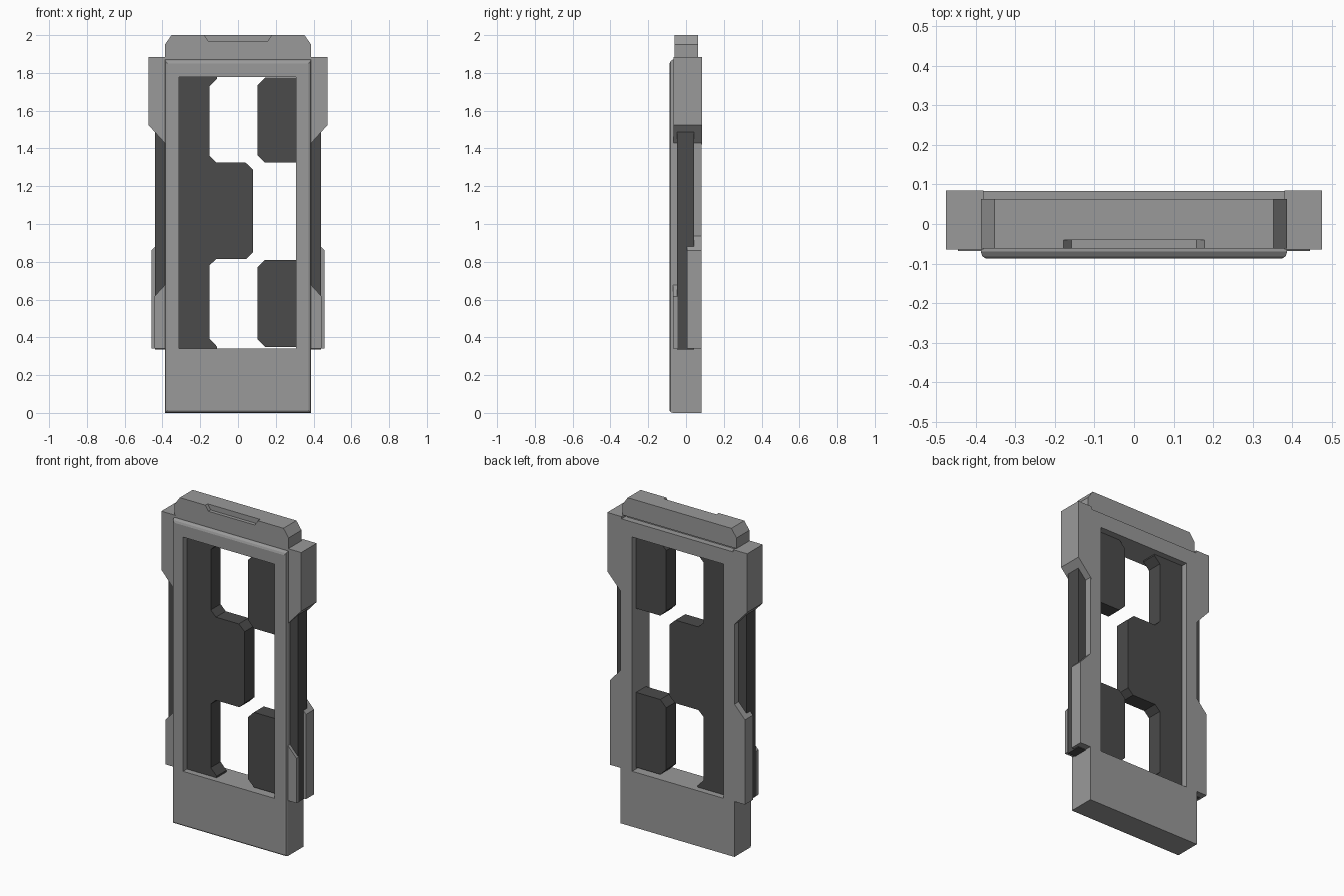
import bpy, bmesh

cube = bpy.data.objects.get("Cube")
if cube:
    bpy.data.objects.remove(cube, do_unlink=True)


def material(name, value):
    mat = bpy.data.materials.new(name)
    mat.use_nodes = True
    colour = (value, value, value, 1)
    mat.diffuse_color = colour
    bsdf = next(n for n in mat.node_tree.nodes if n.type == 'BSDF_PRINCIPLED')
    bsdf.inputs["Base Color"].default_value = colour
    bsdf.inputs["Roughness"].default_value = 0.6
    return mat


LIGHT = material("light_grey", 0.32)
DARK = material("dark_grey", 0.07)


def finish(name, bm, mat):
    bmesh.ops.recalc_face_normals(bm, faces=bm.faces[:])
    mesh = bpy.data.meshes.new(name)
    bm.to_mesh(mesh)
    bm.free()
    mesh.materials.append(mat)
    obj = bpy.data.objects.new(name, mesh)
    bpy.context.collection.objects.link(obj)
    return obj


def prism(name, outline, y0, y1, mat, side=1):
    """Extrude an (x, z) outline from y0 to y1; side = -1 mirrors it."""
    bm = bmesh.new()
    front = [bm.verts.new((side * x, y0, z)) for x, z in outline]
    back = [bm.verts.new((side * x, y1, z)) for x, z in outline]
    bm.faces.new(front)
    bm.faces.new(back)
    n = len(outline)
    for i in range(n):
        j = (i + 1) % n
        bm.faces.new((front[i], front[j], back[j], back[i]))
    return finish(name, bm, mat)


def rect(x0, x1, z0, z1):
    return [(x0, z0), (x1, z0), (x1, z1), (x0, z1)]


# Main frame: closed ring of rectangular loops with a softened front edge
outer = rect(-0.387, 0.387, 0, 1.87)
soft = rect(-0.383, 0.383, 0.004, 1.862)
face = rect(-0.374, 0.374, 0.013, 1.85)
window = rect(-0.312, 0.308, 0.34, 1.778)
loops = [(window, -0.087), (face, -0.087), (soft, -0.082), (outer, -0.07),
         (outer, 0.083), (window, 0.083)]
bm = bmesh.new()
rings = [[bm.verts.new((x, y, z)) for x, z in pts] for pts, y in loops]
for a, b in zip(rings, rings[1:] + rings[:1]):
    for i in range(4):
        j = (i + 1) % 4
        bm.faces.new((a[i], a[j], b[j], b[i]))
finish("main_frame", bm, LIGHT)

# Top cap: neck, main block and front strip with a shallow tapered notch
prism("cap_neck", rect(-0.37, 0.37, 1.86, 1.89), -0.06, 0.045, LIGHT)
cap = [(-0.387, 1.885), (0.387, 1.885), (0.387, 1.95), (0.352, 2.0),
       (-0.352, 2.0), (-0.387, 1.95)]
prism("top_cap", cap, -0.04, 0.063, LIGHT)
notched = [(-0.387, 1.865), (0.387, 1.865), (0.387, 1.95), (0.352, 2.0),
           (0.178, 2.0), (0.158, 1.968), (-0.158, 1.968), (-0.178, 2.0),
           (-0.352, 2.0), (-0.387, 1.95)]
prism("cap_front", notched, -0.062, -0.04, LIGHT)

# Side pads and dark grip strips, mirrored
for side, label in ((1, "left"), (-1, "right")):
    upper = [(0.38, 1.42), (0.475, 1.525), (0.475, 1.885), (0.38, 1.885)]
    prism(label + "_upper_pad", upper, -0.065, 0.085, LIGHT, side)
    lower = [(0.38, 0.34), (0.458, 0.34), (0.458, 0.86), (0.38, 0.945)]
    prism(label + "_lower_back_pad", lower, 0.005, 0.083, LIGHT, side)
    guard = [(0.38, 0.34), (0.444, 0.34), (0.444, 0.615), (0.38, 0.685)]
    prism(label + "_lower_front_pad", guard, -0.068, -0.045, LIGHT, side)
    strip = rect(0.38, 0.44, 0.335, 1.497)
    prism(label + "_grip_strip", strip, -0.048, 0.042, DARK, side)

# Dark panel on one side of the window with a wide middle tab
panel = [(-0.32, 0.335), (-0.11, 0.335), (-0.11, 0.35), (-0.15, 0.392),
         (-0.15, 0.782), (-0.115, 0.815), (0.045, 0.815), (0.08, 0.85),
         (0.08, 1.288), (0.04, 1.325), (-0.115, 1.325), (-0.15, 1.36),
         (-0.15, 1.73), (-0.11, 1.77), (-0.11, 1.785), (-0.32, 1.785)]
prism("window_side_panel", panel, -0.05, 0.045, DARK)


# Two dark tabs on the opposite side, chamfered at their free corners
def tab(name, z0, z1):
    c = 0.04
    pts = [(0.103 + c, z0), (0.315, z0), (0.315, z1), (0.103 + c, z1),
           (0.103, z1 - c), (0.103, z0 + c)]
    prism(name, pts, -0.05, 0.045, DARK)


tab("upper_window_tab", 1.325, 1.775)
tab("lower_window_tab", 0.35, 0.81)
